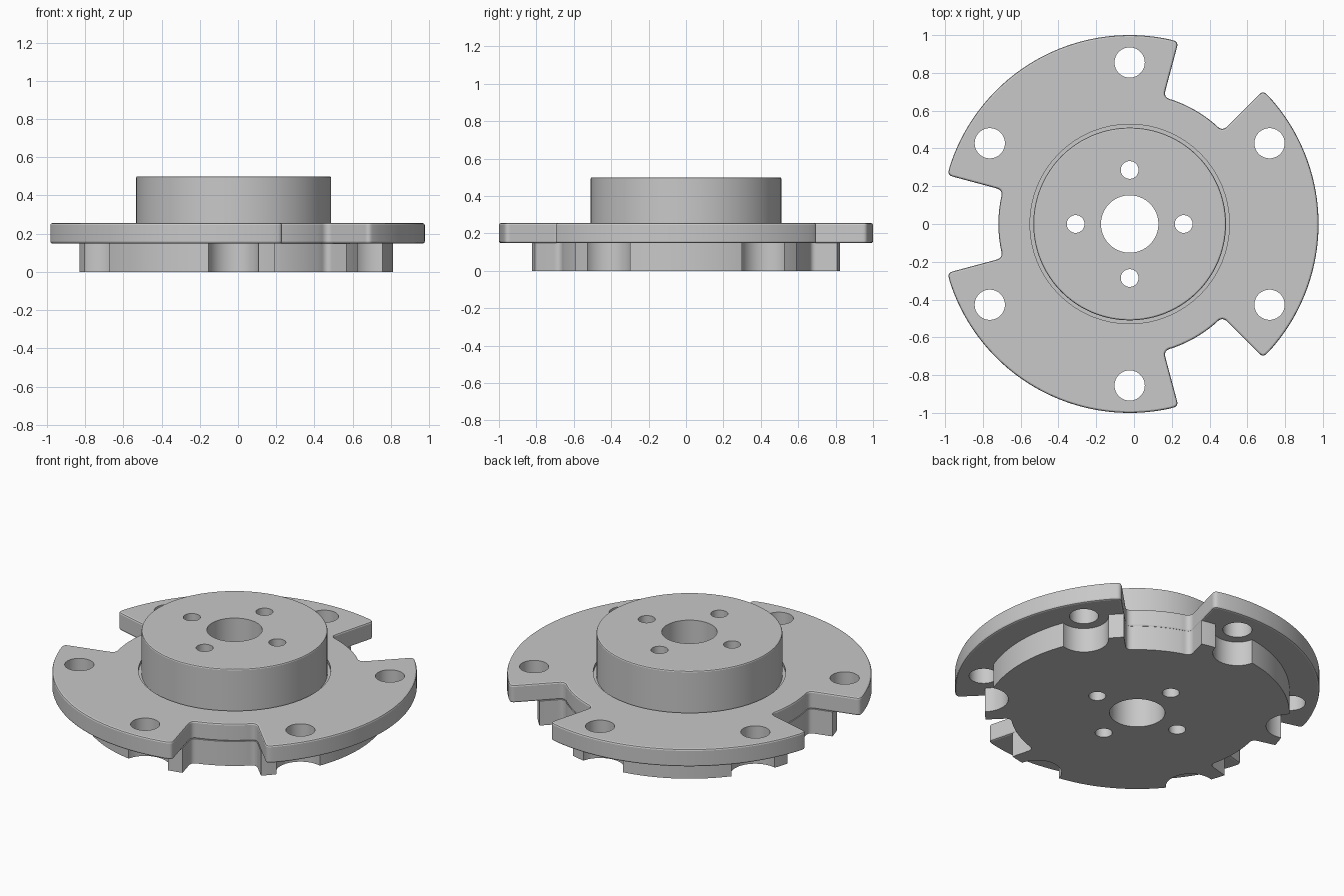
import bpy
import bmesh
from math import cos, sin, pi, radians
from mathutils import Vector

CX = -0.023            # hub axis
HOLES = [radians(30 + 60 * i) for i in range(6)]
NOTCHES = [radians(60 + 120 * i) for i in range(3)]
HALF = radians(15)     # half width of each notch

if "Cube" in bpy.data.objects:
    bpy.data.objects.remove(bpy.data.objects["Cube"])

metal = bpy.data.materials.new("light_grey_metal")
metal.use_nodes = True
grey = (0.58, 0.58, 0.58, 1)
metal.diffuse_color = grey
metal.node_tree.nodes["Principled BSDF"].inputs["Base Color"].default_value = grey


def polar(r, a):
    return Vector((r * cos(a), r * sin(a)))


def arc(r, a0, a1, n):
    return [polar(r, a0 + (a1 - a0) * i / n) for i in range(n + 1)]


def fillet(before, corner, after, r, n=6):
    """Round a corner with a quadratic curve that starts r away from it."""
    p = corner + (before - corner).normalized() * r
    q = corner + (after - corner).normalized() * r
    return [p * (1 - t) ** 2 + corner * 2 * t * (1 - t) + q * t * t
            for t in [i / n for i in range(n + 1)]]


def notched_disc(outer, floor, r_out, r_in):
    """Disc outline with three radial notches and rounded corners."""
    pts = []
    for a in NOTCHES:
        for s in (-1, 1):
            e = a + s * HALF
            rim, root = polar(outer, e), polar(floor, e)
            top = fillet(polar(outer, e + s * 0.1), rim, root, r_out) if r_out else [rim]
            low = fillet(rim, root, polar(floor, e - s * 0.1), r_in)
            if s < 0:
                pts += top + low
                pts += arc(floor, a - HALF + 1.2 * r_in / floor,
                           a + HALF - 1.2 * r_in / floor, 10)
            else:
                pts += low[::-1] + top[::-1]
        gap = 1.2 * r_out / outer + 0.01
        pts += arc(outer, a + HALF + gap, a + 2 * pi / 3 - HALF - gap, 50)
    return pts


def prism(name, outline, z0, z1, bevel=0.0, both=False):
    """Extrude an outline from z0 to z1, optionally rounding its rims."""
    bm = bmesh.new()
    base = bm.faces.new([bm.verts.new((p.x + CX, p.y, z0)) for p in outline])
    ext = bmesh.ops.extrude_face_region(bm, geom=[base], use_keep_orig=True)
    for v in ext["geom"]:
        if isinstance(v, bmesh.types.BMVert):
            v.co.z = z1
    bmesh.ops.recalc_face_normals(bm, faces=bm.faces)
    if bevel:
        levels = (z0, z1) if both else (z1,)
        rims = [e for e in bm.edges
                if any(all(abs(v.co.z - z) < 1e-5 for v in e.verts) for z in levels)]
        bmesh.ops.bevel(bm, geom=rims, offset=bevel, segments=2, profile=0.5,
                        affect='EDGES')
    mesh = bpy.data.meshes.new(name)
    bm.to_mesh(mesh)
    bm.free()
    mesh.materials.append(metal)
    obj = bpy.data.objects.new(name, mesh)
    bpy.context.collection.objects.link(obj)
    return obj


def cut(obj, radius, centres, z0=-1, z1=1):
    """Cut vertical round holes, then discard each cutter."""
    for c in centres:
        outline = [p + c for p in arc(radius, 0, 2 * pi, 64)[:-1]]
        tool = prism("cutter", outline, z0, z1)
        tool.hide_render = True
        mod = obj.modifiers.new("hole", 'BOOLEAN')
        mod.operation, mod.solver, mod.object = 'DIFFERENCE', 'EXACT', tool
        bpy.context.view_layer.objects.active = obj
        bpy.ops.object.modifier_apply(modifier=mod.name)
        bpy.data.objects.remove(tool)


bolt_centres = [polar(0.855, a) for a in HOLES]
pin_centres = [polar(0.286, i * pi / 2) for i in range(4)]
axis = [Vector((0, 0))]

# Wide flange with notches, bolt holes and a shallow groove round the hub
flange = prism("flange", notched_disc(1.0, 0.695, 0.03, 0.035), 0.148, 0.255, 0.01, True)
cut(flange, 0.08, bolt_centres)
cut(flange, 0.528, axis, 0.237, 1)

# Lower plate, scalloped for clearance round each bolt hole
lower_plate = prism("lower_plate", notched_disc(0.835, 0.695, 0, 0.035), 0, 0.148)
cut(lower_plate, 0.135, bolt_centres)

# Raised hub
hub = prism("hub", arc(0.51, 0, 2 * pi, 128)[:-1], 0.237, 0.5, 0.008)

# Centre bore and four pin holes run through everything
for part in (flange, lower_plate, hub):
    cut(part, 0.152, axis)
    cut(part, 0.047, pin_centres)

bpy.ops.object.select_all(action='DESELECT')
for part in (flange, lower_plate, hub):
    part.select_set(True)
bpy.context.view_layer.objects.active = hub
bpy.ops.object.shade_smooth_by_angle(angle=radians(20))
